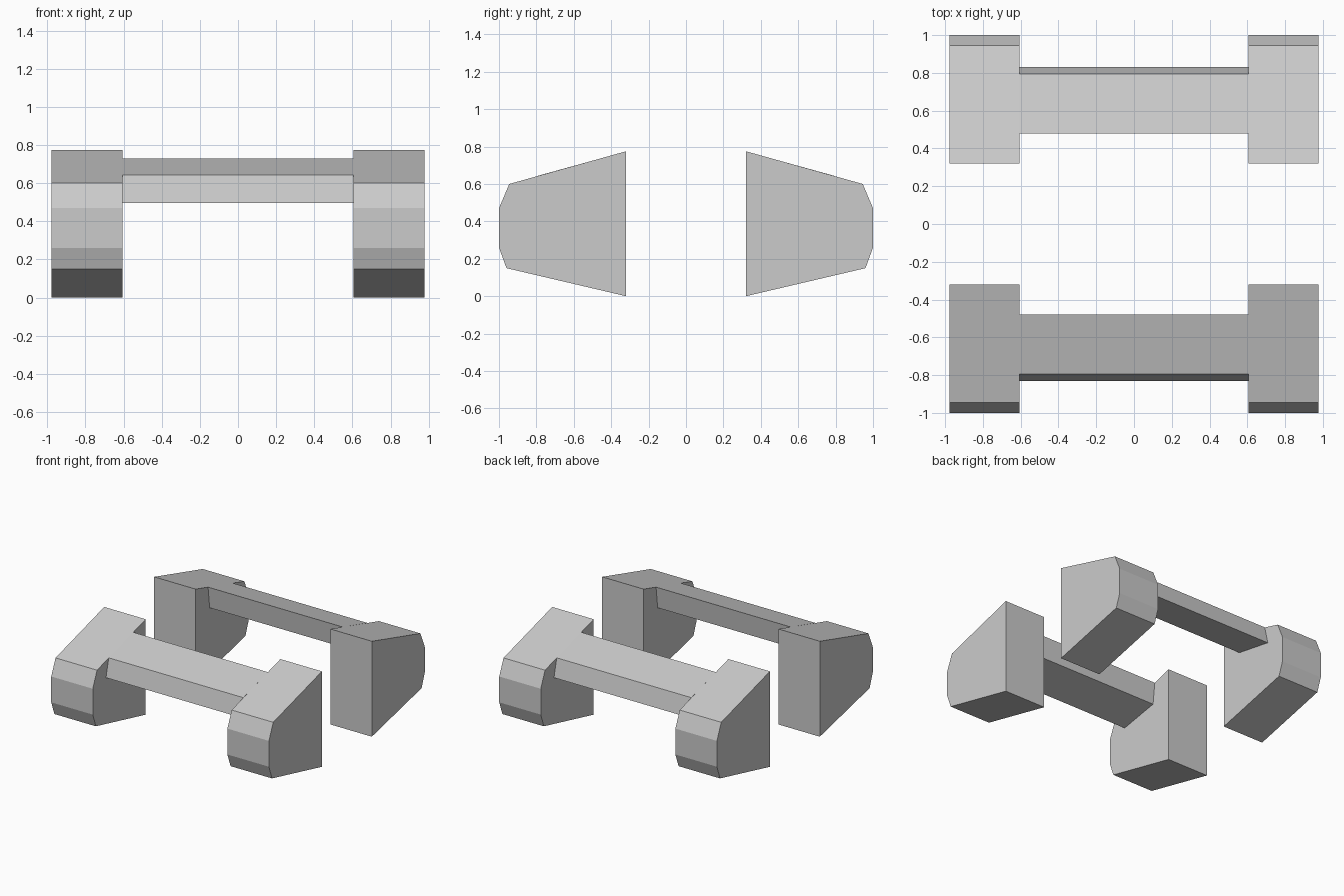
import bpy
import bmesh

if "Cube" in bpy.data.objects:
    bpy.data.objects.remove(bpy.data.objects["Cube"])

# Cross-sections as (distance outward in y, z)
BLOCK = [(0.32, 0.0), (0.96, 0.15), (1.0, 0.26), (1.0, 0.47), (0.945, 0.60), (0.32, 0.775)]
BAR = [(0.50, 0.555), (0.83, 0.495), (0.795, 0.643), (0.48, 0.73)]
X_IN, X_OUT = 0.605, 0.978


def prism(name, profile, x0, x1, side):
    """Extrude a yz profile along x; side is -1 for front, 1 for back."""
    bm = bmesh.new()
    face = bm.faces.new([bm.verts.new((x0, side * y, z)) for y, z in profile])
    new = bmesh.ops.extrude_face_region(bm, geom=[face])["geom"]
    verts = [v for v in new if isinstance(v, bmesh.types.BMVert)]
    bmesh.ops.translate(bm, verts=verts, vec=(x1 - x0, 0, 0))
    bmesh.ops.recalc_face_normals(bm, faces=bm.faces)
    mesh = bpy.data.meshes.new(name)
    bm.to_mesh(mesh)
    bm.free()
    obj = bpy.data.objects.new(name, mesh)
    bpy.context.collection.objects.link(obj)
    return obj


for label, side in (("front", -1), ("back", 1)):
    # Chamfered end blocks
    prism(f"{label}_left_block", BLOCK, -X_OUT, -X_IN, side)
    prism(f"{label}_right_block", BLOCK, X_IN, X_OUT, side)
    # Bridge bar flush with the sloped tops
    prism(f"{label}_bridge_bar", BAR, -X_IN, X_IN, side)
